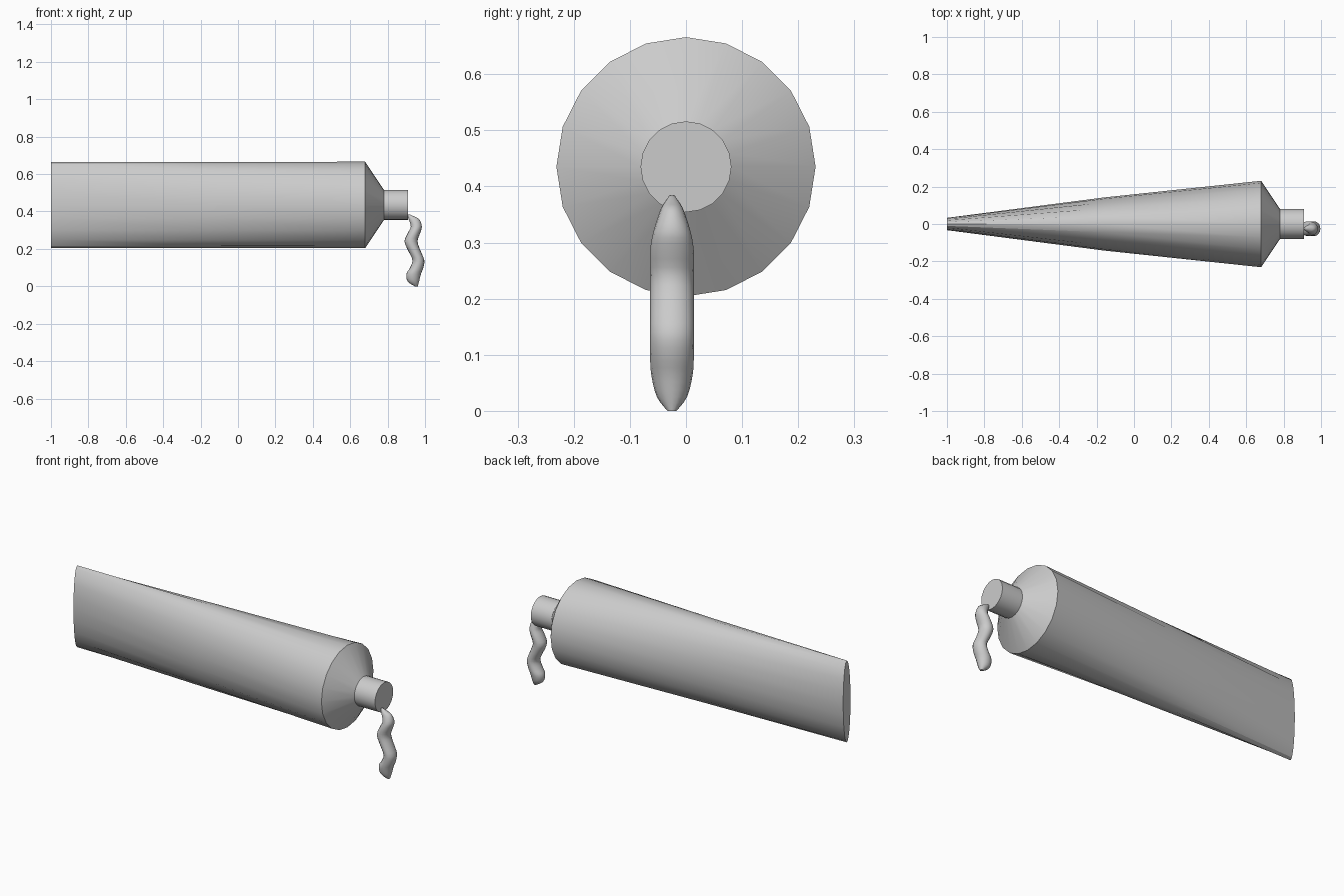
import bpy, bmesh, math

if "Cube" in bpy.data.objects:
    bpy.data.objects.remove(bpy.data.objects["Cube"])

SIDES = 20
AXIS_Z = 0.435


def loft(name, rings):
    """Skin a list of vertex rings, cap both ends and smooth by angle."""
    bm = bmesh.new()
    loops = [[bm.verts.new(p) for p in ring] for ring in rings]
    n = len(loops[0])
    for a, b in zip(loops, loops[1:]):
        for i in range(n):
            j = (i + 1) % n
            bm.faces.new((a[i], a[j], b[j], b[i]))
    bm.faces.new(loops[0])
    bm.faces.new(loops[-1])
    bmesh.ops.recalc_face_normals(bm, faces=bm.faces)
    mesh = bpy.data.meshes.new(name)
    bm.to_mesh(mesh)
    bm.free()
    obj = bpy.data.objects.new(name, mesh)
    bpy.context.collection.objects.link(obj)
    bpy.ops.object.select_all(action='DESELECT')
    obj.select_set(True)
    bpy.context.view_layer.objects.active = obj
    bpy.ops.object.shade_smooth_by_angle(angle=math.radians(30))
    return obj


def circle(n):
    return [(math.cos(2 * math.pi * i / n), math.sin(2 * math.pi * i / n)) for i in range(n)]


def tube_ring(x, ry, rz):
    return [(x, ry * c, AXIS_Z + rz * s) for c, s in circle(SIDES)]


# Tube: flattened tail, round body, conical shoulder and nozzle (x, y radius, z radius)
profile = [(-1.0, 0.033, 0.23), (-0.16, 0.142, 0.23), (0.68, 0.231, 0.231),
           (0.78, 0.081, 0.081), (0.908, 0.081, 0.081)]
loft("tube", [tube_ring(*p) for p in profile])

# Paste: wavy strand hanging from the nozzle (z, left x, right x, y radius)
keys = [(0.384, 0.905, 0.918, 0.004), (0.372, 0.908, 0.945, 0.013),
        (0.357, 0.913, 0.970, 0.021), (0.320, 0.924, 0.983, 0.033),
        (0.285, 0.908, 0.974, 0.039), (0.240, 0.890, 0.960, 0.039),
        (0.190, 0.910, 0.976, 0.039), (0.140, 0.933, 0.996, 0.039),
        (0.100, 0.920, 0.991, 0.039), (0.065, 0.900, 0.978, 0.037),
        (0.025, 0.908, 0.968, 0.027), (0.000, 0.945, 0.961, 0.008)]


def spline(a, b, c, d, t):
    return tuple(0.5 * (2 * q + (r - p) * t + (2 * p - 5 * q + 4 * r - s) * t * t
                        + (3 * q - p - 3 * r + s) * t ** 3)
                 for p, q, r, s in zip(a, b, c, d))


padded = [keys[0]] + keys + [keys[-1]]
samples = [spline(*padded[i:i + 4], t / 3) for i in range(len(keys) - 1) for t in range(3)]
samples.append(keys[-1])
rings = [[((l + r) / 2 + (r - l) / 2 * c, -0.025 + w * s, z) for c, s in circle(16)]
         for z, l, r, w in samples]
paste = loft("paste_strand", rings)
bpy.ops.object.shade_smooth_by_angle(angle=math.radians(60))
